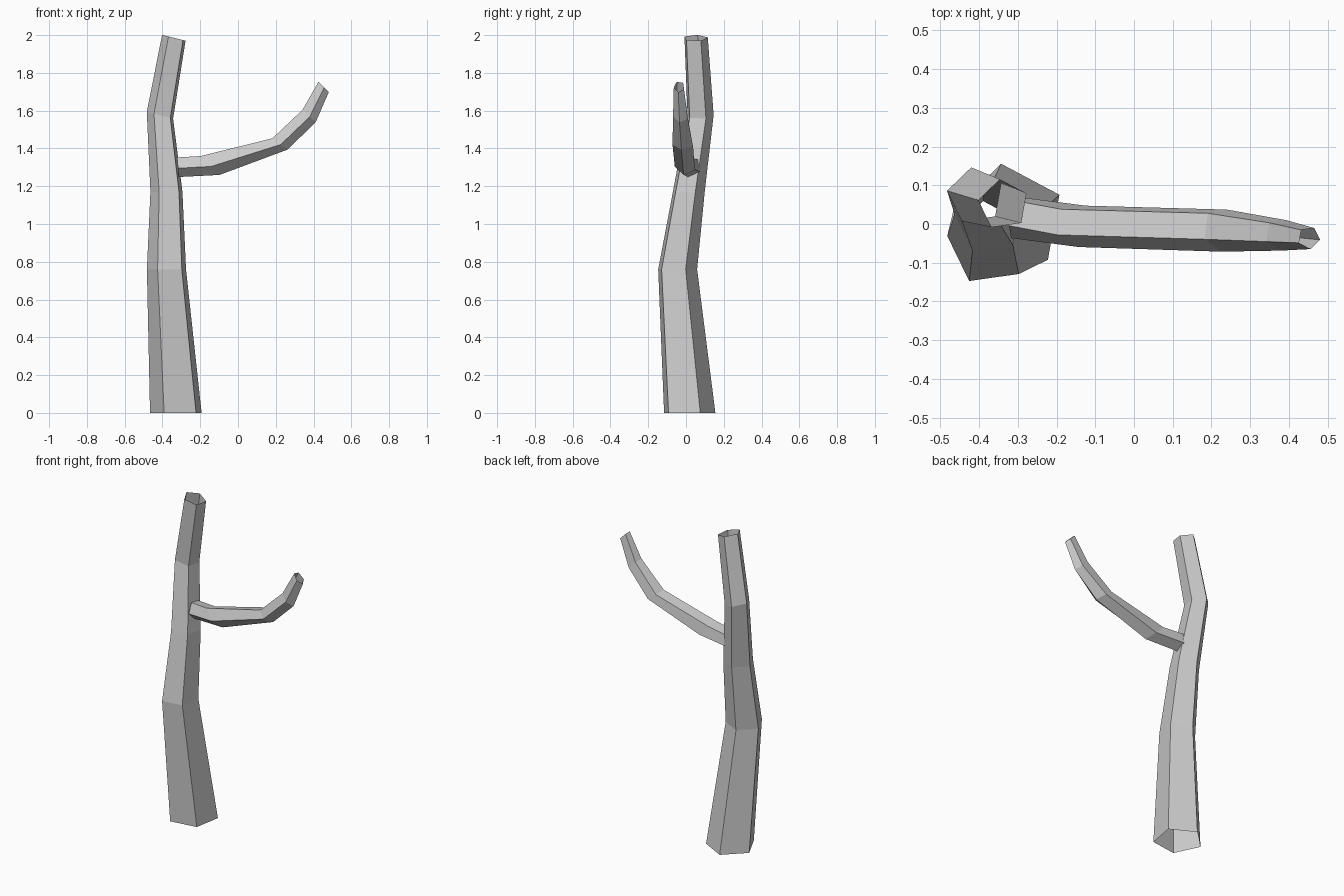
import bpy
import math
from mathutils import Vector

cube = bpy.data.objects.get("Cube")
if cube:
    bpy.data.objects.remove(cube, do_unlink=True)

SIDES = 5

bark = bpy.data.materials.new("grey_bark")
bark.use_nodes = True
bark.diffuse_color = (0.6, 0.6, 0.6, 1)
bark.node_tree.nodes["Principled BSDF"].inputs["Base Color"].default_value = (0.6, 0.6, 0.6, 1)


def loft(name, rings, start_angle):
    """Open-ended tube through rings of (centre, first axis, second axis)."""
    verts, faces = [], []
    for centre, u, v in rings:
        for i in range(SIDES):
            a = math.radians(start_angle) + math.tau * i / SIDES
            verts.append(Vector(centre) + Vector(u) * math.cos(a) + Vector(v) * math.sin(a))
    for k in range(len(rings) - 1):
        for i in range(SIDES):
            j = (i + 1) % SIDES
            low, high = k * SIDES, (k + 1) * SIDES
            faces.append((low + i, low + j, high + j, high + i))
    mesh = bpy.data.meshes.new(name)
    mesh.from_pydata(verts, [], faces)
    mesh.materials.append(bark)
    obj = bpy.data.objects.new(name, mesh)
    bpy.context.collection.objects.link(obj)
    return obj


# Trunk: x, y, z, radius, tilt of the ring towards +x
trunk_path = [
    (-0.323, 0.012, 0.0, 0.145, 0),
    (-0.374, -0.05, 0.76, 0.110, 0),
    (-0.375, 0.01, 1.17, 0.090, 0),
    (-0.410, 0.073, 1.575, 0.074, -0.25),
    (-0.337, 0.05, 1.985, 0.066, -0.25),
]
loft("trunk", [((x, y, z), (r, 0, r * tilt), (0, r, 0))
               for x, y, z, r, tilt in trunk_path], 26)

# Branch: x, y, z, sideways radius, then the ring's upward axis in x and z
branch_path = [
    (-0.318, 0.021, 1.303, 0.058, -0.005, 0.055),
    (-0.150, -0.003, 1.312, 0.057, -0.053, 0.053),
    (0.220, -0.014, 1.425, 0.058, -0.042, 0.032),
    (0.375, -0.027, 1.573, 0.042, -0.037, 0.035),
    (0.452, -0.036, 1.727, 0.029, -0.029, 0.029),
]
loft("branch", [((x, y, z), (0, r, 0), (ux, 0, uz))
                for x, y, z, r, ux, uz in branch_path], 44)
